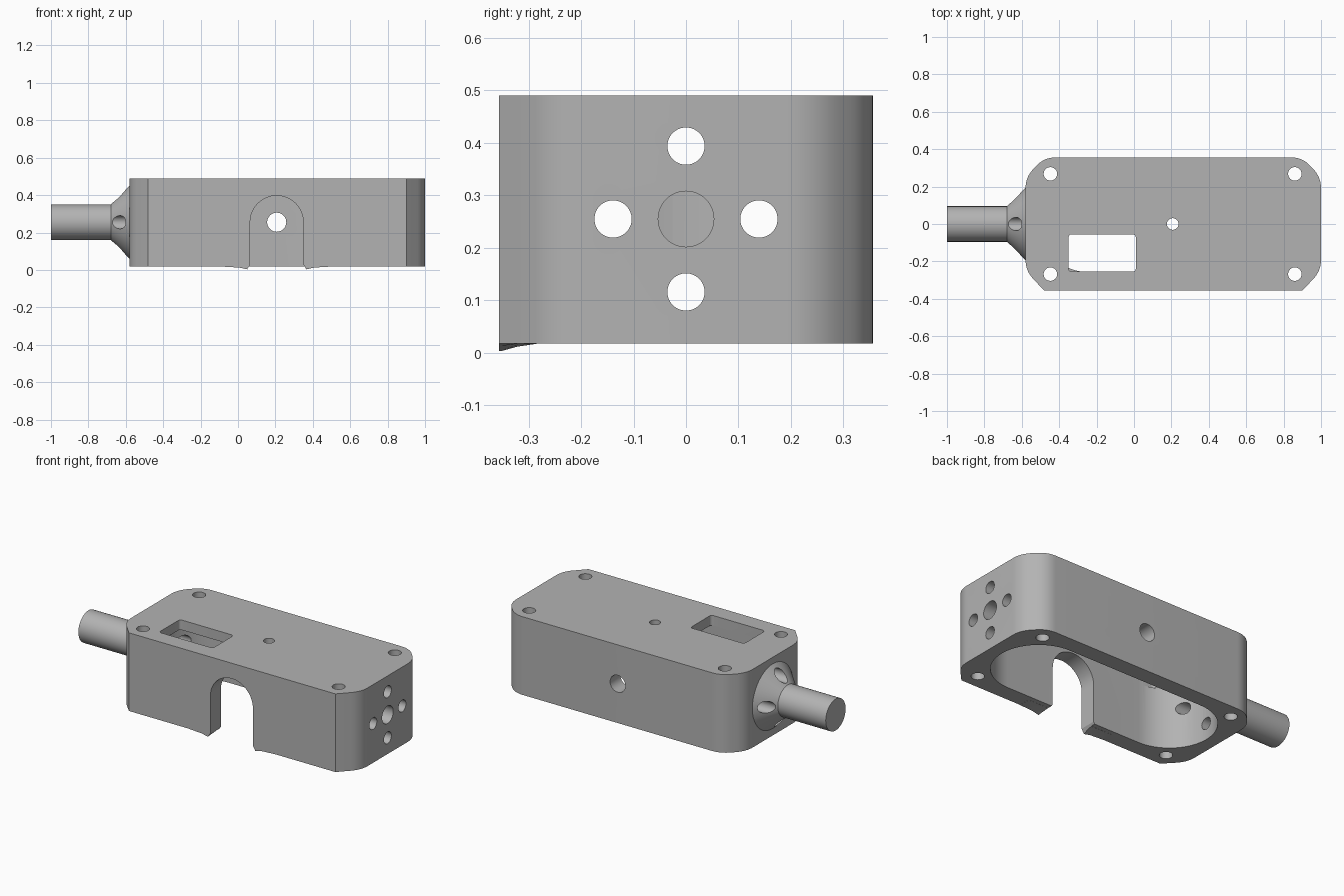
import bpy, bmesh
from math import sin, cos, pi, radians
from mathutils import Vector, Matrix

old = bpy.data.objects.get("Cube")
if old:
    bpy.data.objects.remove(old, do_unlink=True)

# Single material
steel = bpy.data.materials.new("satin grey")
steel.use_nodes = True
grey = (0.45, 0.45, 0.45, 1)
steel.diffuse_color = grey
steel.node_tree.nodes["Principled BSDF"].inputs["Base Color"].default_value = grey

MID_Z, SLOT_X = 0.255, 0.207
TOP, BASE, HALF_Y = 0.49, 0.018, 0.356


def finish(name, bm):
    bmesh.ops.recalc_face_normals(bm, faces=bm.faces)
    mesh = bpy.data.meshes.new(name)
    bm.to_mesh(mesh)
    bm.free()
    obj = bpy.data.objects.new(name, mesh)
    bpy.context.collection.objects.link(obj)
    mesh.materials.append(steel)
    return obj


def prism(name, points, direction):
    """Extrude a closed outline along a direction."""
    bm = bmesh.new()
    face = bm.faces.new([bm.verts.new(p) for p in points])
    ext = bmesh.ops.extrude_face_region(bm, geom=[face])
    verts = [g for g in ext["geom"] if isinstance(g, bmesh.types.BMVert)]
    bmesh.ops.translate(bm, vec=direction, verts=verts)
    return finish(name, bm)


def rod(name, start, end, r1, r2=None, segments=48):
    """Cylinder or cone between two points."""
    a, b = Vector(start), Vector(end)
    bm = bmesh.new()
    turn = (b - a).to_track_quat("Z", "Y").to_matrix().to_4x4()
    bmesh.ops.create_cone(bm, cap_ends=True, segments=segments, radius1=r1,
                          radius2=r1 if r2 is None else r2, depth=(b - a).length,
                          matrix=Matrix.Translation((a + b) / 2) @ turn)
    return finish(name, bm)


def fillet(corners, steps=8):
    """Round the corners (x, y, setback) of an outline."""
    out = []
    for i, (x, y, d) in enumerate(corners):
        p = Vector((x, y))
        if d == 0:
            out.append(p)
            continue
        prev = Vector(corners[i - 1][:2])
        nxt = Vector(corners[(i + 1) % len(corners)][:2])
        a, b = p + (prev - p).normalized() * d, p + (nxt - p).normalized() * d
        for k in range(steps + 1):
            t = k / steps
            out.append(a * (1 - t) ** 2 + p * 2 * t * (1 - t) + b * t * t)
    return out


def arc(cx, cy, r, start, end, steps=32):
    angles = [radians(start + (end - start) * k / steps) for k in range(steps + 1)]
    return [(cx + r * cos(a), cy + r * sin(a)) for a in angles]


def boolean(obj, other, operation="DIFFERENCE"):
    mod = obj.modifiers.new(operation.title(), "BOOLEAN")
    mod.operation, mod.object, mod.solver = operation, other, "EXACT"
    bpy.context.view_layer.objects.active = obj
    bpy.ops.object.modifier_apply(modifier=mod.name)


# Housing block with blended corner chamfers
outline = fillet([(-0.48, -HALF_Y, 0), (0.9, -HALF_Y, 0), (1, -0.25, 0.06),
                  (1, 0.25, 0.06), (0.9, HALF_Y, 0.06),
                  (-0.48, HALF_Y, 0.06), (-0.58, 0.25, 0.06), (-0.58, -0.25, 0.06)])
housing = prism("housing", [(p.x, p.y, BASE) for p in outline], (0, 0, TOP - BASE))

# Small flared lip under the front wall, either side of the slot
bm = bmesh.new()
profile = [(-0.285, 0), (-0.2, 0.005), (-0.15, 0.016), (0.15, 0.016), (0.2, 0.005), (0.285, 0)]
rings = []
for y, drop in ((-HALF_Y, 1.0), (-0.32, 0.35), (-0.285, 0.02)):
    ring = [(SLOT_X + x, y, BASE - 0.0005 - z * drop) for x, z in profile]
    ring += [(SLOT_X + 0.285, y, BASE + 0.02), (SLOT_X - 0.285, y, BASE + 0.02)]
    rings.append([bm.verts.new(p) for p in ring])
for r, s in zip(rings, rings[1:]):
    for i in range(len(r)):
        bm.faces.new((r[i - 1], r[i], s[i], s[i - 1]))
bm.faces.new(rings[0])
bm.faces.new(rings[-1])
lip = finish("lip_helper", bm)
boolean(housing, lip, "UNION")

# Shaft with a conical shoulder, turned as one profile
bm = bmesh.new()
turned = [(-1, 0), (-1, 0.095), (-0.68, 0.095), (-0.58, 0.195), (-0.57, 0.195), (-0.57, 0)]
verts = [bm.verts.new((x, 0, MID_Z + r)) for x, r in turned]
edges = [bm.edges.new(pair) for pair in zip(verts, verts[1:])]
bmesh.ops.spin(bm, geom=verts + edges, cent=(0, 0, MID_Z), axis=(1, 0, 0),
               angle=2 * pi, steps=64)
bmesh.ops.remove_doubles(bm, verts=bm.verts, dist=0.0001)
shaft = finish("shaft", bm)

cutters = []

# Pocket with round ends, open underneath
pocket = arc(0.662, 0, 0.257, -90, 90) + arc(-0.246, 0, 0.257, 90, 270)
cutters.append(prism("pocket_cutter", [(x, y, -0.1) for x, y in pocket], (0, 0, 0.53)))

# Arched slot in the front wall, flared at its foot
slot = [(SLOT_X + 0.165, -0.05), (SLOT_X + 0.157, 0.006), (SLOT_X + 0.142, 0.03)]
slot += arc(SLOT_X, MID_Z, 0.142, 0, 180)
slot += [(2 * SLOT_X - x, z) for x, z in reversed(slot[:3])]
cutters.append(prism("slot_cutter", [(x, -0.5, z) for x, z in slot], (0, 0.35, 0)))

# Window in the top
window = fillet([(-0.35, -0.255, 0.02), (0.01, -0.255, 0.02),
                 (0.01, -0.055, 0.02), (-0.35, -0.055, 0.02)], 5)
cutters.append(prism("window_cutter", [(p.x, p.y, 0.38) for p in window], (0, 0, 0.2)))

# Bolt holes, top centre hole, back hole and end bore
for x in (-0.447, 0.86):
    for y in (-0.268, 0.268):
        cutters.append(rod("bolt_cutter", (x, y, -0.1), (x, y, 0.6), 0.036))
cutters.append(rod("top_cutter", (SLOT_X, 0, 0.35), (SLOT_X, 0, 0.6), 0.031))
cutters.append(rod("back_cutter", (SLOT_X, 0.15, MID_Z), (SLOT_X, 0.5, MID_Z), 0.051))
cutters.append(rod("bore_cutter", (0.8, 0, MID_Z), (1.1, 0, MID_Z), 0.053))

# Four long holes around the shaft axis, through both ends
ring_holes = []
for k in range(4):
    y, z = 0.139 * cos(k * pi / 2), MID_Z + 0.139 * sin(k * pi / 2)
    ring_holes.append(rod("ring_cutter", (-0.9, y, z), (1.1, y, z), 0.0355))

for cutter in cutters + ring_holes:
    boolean(housing, cutter)
for cutter in ring_holes:
    boolean(shaft, cutter)
for helper in cutters + ring_holes + [lip]:
    bpy.data.objects.remove(helper, do_unlink=True)

# Smooth curved walls, crisp edges
for obj in (housing, shaft):
    bpy.ops.object.select_all(action="DESELECT")
    obj.select_set(True)
    bpy.context.view_layer.objects.active = obj
    bpy.ops.object.shade_smooth_by_angle(angle=radians(25))
